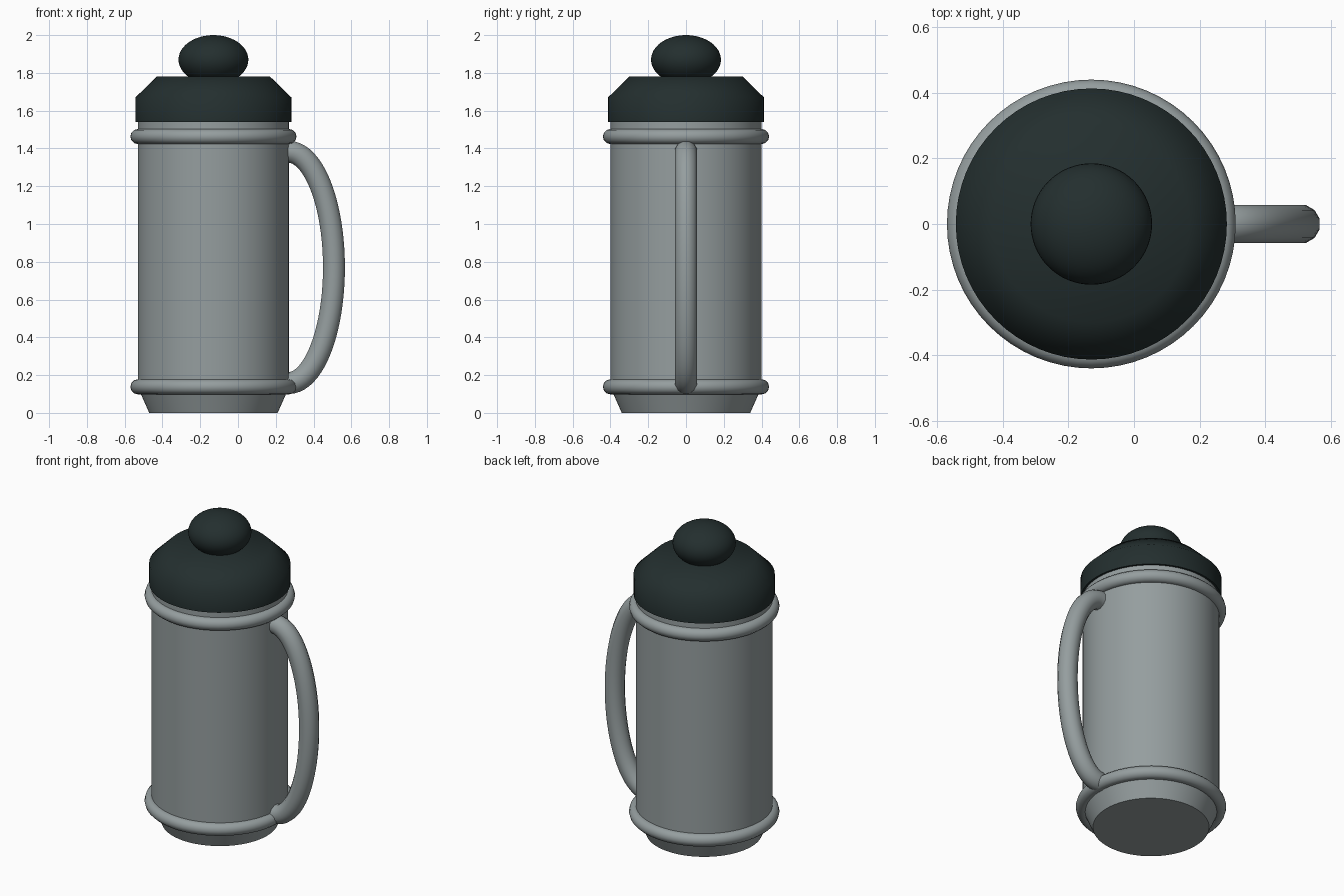
import bpy, math

if "Cube" in bpy.data.objects:
    bpy.data.objects.remove(bpy.data.objects["Cube"])

CX = -0.13  # axis of the pot


def material(name, rgb):
    m = bpy.data.materials.new(name)
    m.diffuse_color = (*rgb, 1)
    m.use_nodes = True
    m.node_tree.nodes["Principled BSDF"].inputs["Base Color"].default_value = m.diffuse_color
    return m


steel = material("grey_metal", (0.30, 0.34, 0.345))
dark = material("dark_plastic", (0.017, 0.028, 0.028))


def finish(name, verts, faces, mat, angle):
    me = bpy.data.meshes.new(name)
    me.from_pydata(verts, [], faces)
    me.materials.append(mat)
    ob = bpy.data.objects.new(name, me)
    bpy.context.collection.objects.link(ob)
    bpy.ops.object.select_all(action='DESELECT')
    ob.select_set(True)
    bpy.context.view_layer.objects.active = ob
    bpy.ops.object.shade_smooth_by_angle(angle=math.radians(angle))
    return ob


def lathe(name, profile, mat, angle=35, closed=False, n=64):
    """Revolve (radius, z) points, listed bottom to top, around the pot axis."""
    verts, faces, k = [], [], len(profile)
    for r, z in profile:
        for i in range(n):
            a = 2 * math.pi * i / n
            verts.append((CX + r * math.cos(a), r * math.sin(a), z))
    for j in range(k if closed else k - 1):
        p, q = j * n, (j + 1) % k * n
        for i in range(n):
            i2 = (i + 1) % n
            faces.append((p + i, p + i2, q + i2, q + i))
    if not closed:
        faces.append(tuple(reversed(range(n))))
        faces.append(tuple(range((k - 1) * n, k * n)))
    return finish(name, verts, faces, mat, angle)


# Pot body with tapered foot
lathe("body", [(0.34, 0), (0.40, 0.135), (0.40, 1.56)], steel, 20)

# Two rounded bands
for name, z in (("lower_band", 0.138), ("upper_band", 1.463)):
    ring = [(0.40 + 0.04 * math.cos(t * math.pi / 6), z + 0.04 * math.sin(t * math.pi / 6))
            for t in range(12)]
    lathe(name, ring, steel, 60, closed=True)

# Lid with sloped shoulder
lathe("lid", [(0.413, 1.54), (0.413, 1.67), (0.30, 1.78)], dark, 60)

# Flattened ball knob
knob = []
for j in range(1, 24):
    a = -math.pi / 2 + math.pi * j / 24
    knob.append((0.185 * math.cos(a), 1.87 + 0.13 * math.sin(a)))
lathe("knob", [(0.004, 1.74)] + knob + [(0.004, 2.0)], dark, 60)

# Handle: round tube swept along a half ellipse
S, N = 12, 40
verts, faces = [], []
path = [(0.235, -math.pi / 2)] + [(0.268, -math.pi / 2 + math.pi * i / N) for i in range(N + 1)] + [(0.235, math.pi / 2)]
for x0, t in path:
    px, pz = x0 + 0.24 * math.cos(t), 0.77 + 0.612 * math.sin(t)
    nx, nz = 0.612 * math.cos(t), 0.24 * math.sin(t)
    l = math.hypot(nx, nz)
    for s in range(S):
        a = 2 * math.pi * (s + 0.5) / S
        d = 0.06 * math.cos(a)
        verts.append((px + nx / l * d, -0.06 * math.sin(a), pz + nz / l * d))
for j in range(len(path) - 1):
    for s in range(S):
        s2 = (s + 1) % S
        faces.append((j * S + s, j * S + s2, (j + 1) * S + s2, (j + 1) * S + s))
faces.append(tuple(reversed(range(S))))
faces.append(tuple(range((len(path) - 1) * S, len(path) * S)))
finish("handle", verts, faces, steel, 50)
